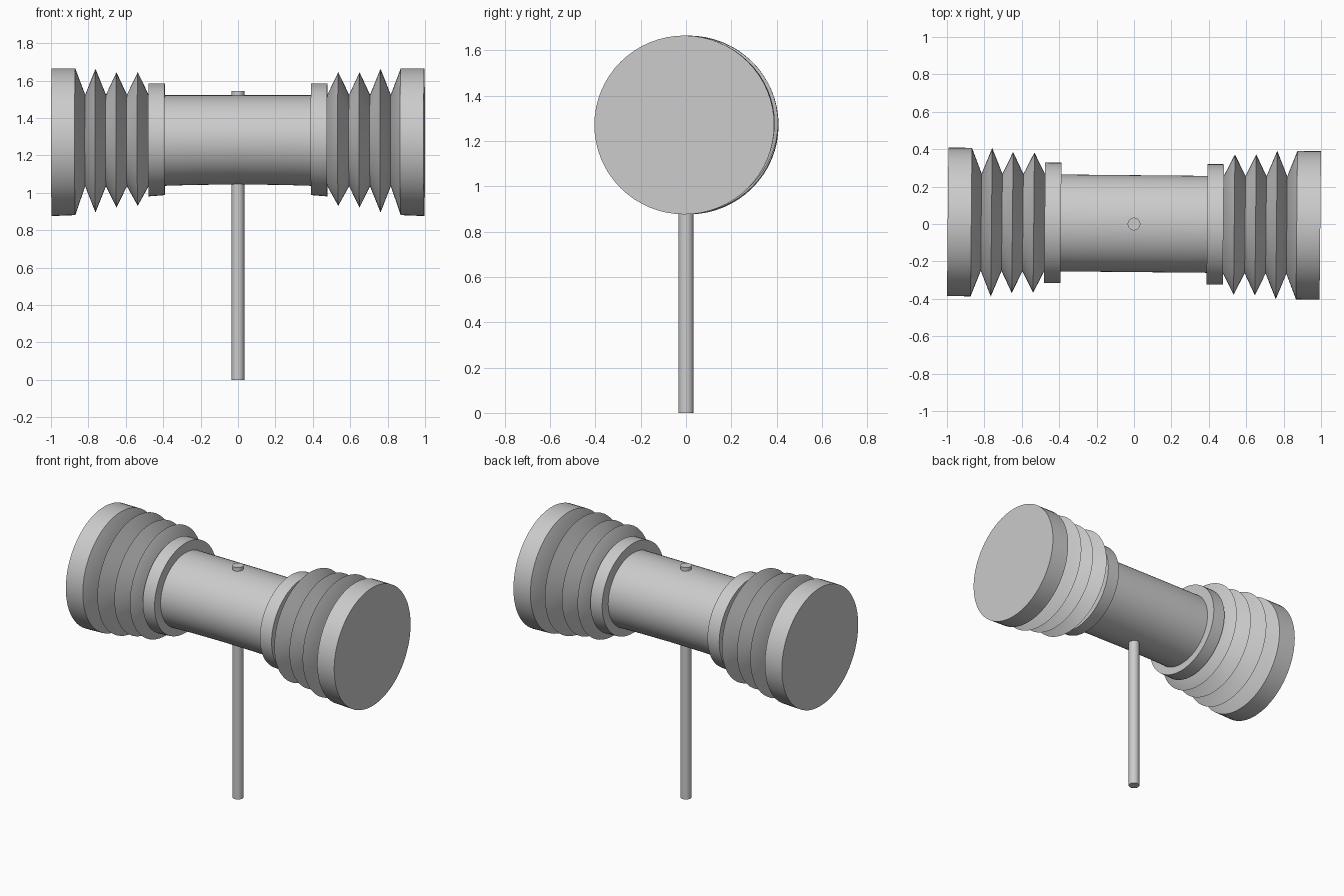
import bpy, bmesh, math

if "Cube" in bpy.data.objects:
    bpy.data.objects.remove(bpy.data.objects["Cube"])

YAW = math.radians(-0.55)   # the head is turned very slightly on the pole
SIDES = 64


def loft(name, rings):
    """Capped loft along x through ellipses given as (x, top z, bottom z, y radius)."""
    bm = bmesh.new()
    loops = []
    for x, top, bot, ry in rings:
        zc, rz = (top + bot) / 2, (top - bot) / 2
        loops.append([bm.verts.new((x, ry * math.cos(a), zc + rz * math.sin(a)))
                      for a in (2 * math.pi * i / SIDES for i in range(SIDES))])
    for a, b in zip(loops, loops[1:]):
        for i in range(SIDES):
            j = (i + 1) % SIDES
            bm.faces.new((a[i], a[j], b[j], b[i]))
    bm.faces.new(loops[0])
    bm.faces.new(loops[-1])
    bmesh.ops.recalc_face_normals(bm, faces=bm.faces)
    mesh = bpy.data.meshes.new(name)
    bm.to_mesh(mesh)
    bm.free()
    ob = bpy.data.objects.new(name, mesh)
    bpy.context.collection.objects.link(ob)
    ob.rotation_euler.z = YAW
    ob.location.y = 0.002
    smooth(ob)
    return ob


def smooth(ob):
    bpy.ops.object.select_all(action='DESELECT')
    ob.select_set(True)
    bpy.context.view_layer.objects.active = ob
    bpy.ops.object.shade_smooth_by_angle(angle=math.radians(30))


# Profiles of one half, from the outside inward
valley = (1.525, 1.035, 0.26)
head = [(0.996, 1.665, 0.876, 0.397), (0.87, 1.665, 0.881, 0.397), (0.817, *valley)]
bellows = [(0.817, *valley), (0.762, 1.663, 0.895, 0.397),
           (0.706, *valley), (0.65, 1.645, 0.921, 0.377),
           (0.594, *valley), (0.536, 1.645, 0.931, 0.375), (0.478, *valley)]
collar = [(0.478, 1.586, 0.981, 0.322), (0.391, 1.586, 0.988, 0.322)]

for side, s in (("left", -1), ("right", 1)):
    for part, profile in (("head", head), ("bellows", bellows), ("collar", collar)):
        loft(f"{side}_{part}", [(s * x, *rest) for x, *rest in profile])

# Centre tube, slightly arched along the underside
loft("centre_tube", [(0.478 * t, 1.522, 1.045 - 0.010 * t * t, 0.259)
                     for t in (-1, -0.5, 0, 0.5, 1)])

# Handle running through the tube
bpy.ops.mesh.primitive_cylinder_add(vertices=32, radius=0.034, depth=1.545,
                                    location=(0, 0, 1.545 / 2))
handle = bpy.context.object
handle.name = "handle"
smooth(handle)
